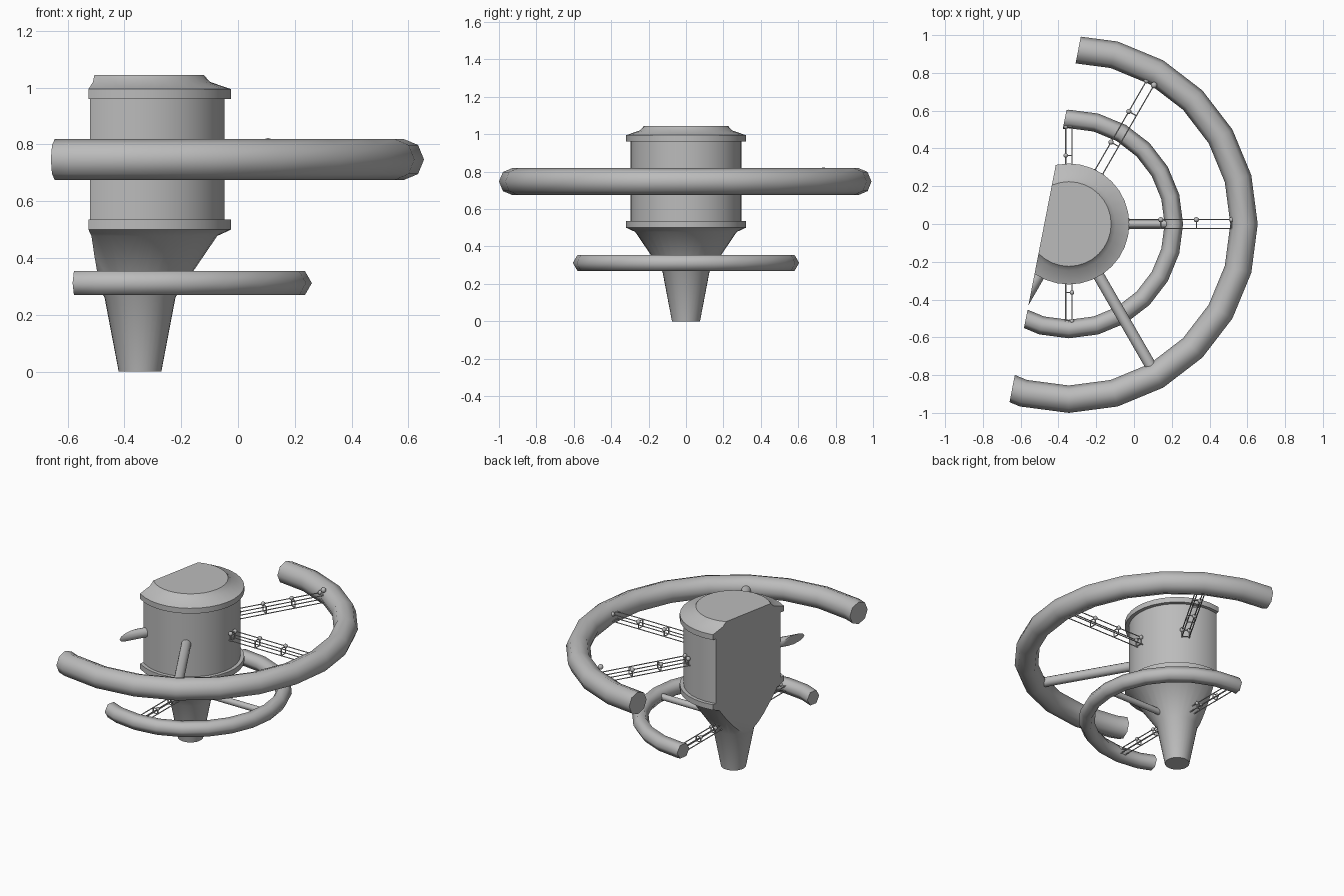
import bpy, bmesh, math
from mathutils import Vector, Matrix

if "Cube" in bpy.data.objects:
    bpy.data.objects.remove(bpy.data.objects["Cube"])

AX = -0.345                                   # x of the station axis
CUT_CO = Vector((-0.475, 0, 0))               # vertical plane that slices the model
CUT_NO = Vector((-1, 0.195, 0)).normalized()

mat = bpy.data.materials.new("hull_grey")
mat.diffuse_color = (0.5, 0.5, 0.5, 1)
mat.use_nodes = True
mat.node_tree.nodes["Principled BSDF"].inputs["Base Color"].default_value = mat.diffuse_color


def finish(bm, name, angle=40):
    """Slice by the plane, cap the holes, mark sharp edges, make object."""
    bmesh.ops.remove_doubles(bm, verts=bm.verts[:], dist=1e-5)
    res = bmesh.ops.bisect_plane(bm, geom=bm.verts[:] + bm.edges[:] + bm.faces[:],
                                 plane_co=CUT_CO, plane_no=CUT_NO, clear_outer=True, dist=1e-5)
    edges = [e for e in bm.edges if e.is_boundary]
    if edges:
        bmesh.ops.holes_fill(bm, edges=edges, sides=0)
    if not bm.faces:
        bm.free()
        return
    bmesh.ops.recalc_face_normals(bm, faces=bm.faces[:])
    for f in bm.faces:
        f.smooth = True
    for e in bm.edges:
        e.smooth = e.calc_face_angle(0) < math.radians(angle)
    me = bpy.data.meshes.new(name)
    bm.to_mesh(me)
    bm.free()
    me.materials.append(mat)
    bpy.context.collection.objects.link(bpy.data.objects.new(name, me))


def lathe(bm, profile, segs, closed=False):
    """Revolve (r, z) points round the station axis."""
    rings = []
    for r, z in profile:
        rings.append([bm.verts.new((AX + r * math.cos(a), r * math.sin(a), z))
                      for a in (2 * math.pi * i / segs for i in range(segs))])
    n = len(rings)
    for k in range(n if closed else n - 1):
        a, b = rings[k], rings[(k + 1) % n]
        for i in range(segs):
            j = (i + 1) % segs
            bm.faces.new((a[i], a[j], b[j], b[i]))
    if not closed:
        bm.faces.new(rings[0][::-1])
        bm.faces.new(rings[-1])


def rod(bm, p, q, radius, sides):
    d = q - p
    m = Matrix.Translation((p + q) / 2) @ d.to_track_quat('Z', 'Y').to_matrix().to_4x4()
    bmesh.ops.create_cone(bm, cap_ends=True, segments=sides, radius1=radius,
                          radius2=radius, depth=d.length, matrix=m)


def polar(deg, r, side, z):
    """Point at distance r along a spoke, offset sideways to its left."""
    a = math.radians(deg)
    return Vector((AX + r * math.cos(a) - side * math.sin(a),
                   r * math.sin(a) + side * math.cos(a), z))


def ring(name, major, rx, z, sides):
    bm = bmesh.new()
    lathe(bm, [(major + rx * math.cos(2 * math.pi * i / sides),
                z + rx * math.sin(2 * math.pi * i / sides)) for i in range(sides)], 24, True)
    finish(bm, name, 62)


def tube(name, deg, r0, r1, z, radius):
    bm = bmesh.new()
    rod(bm, polar(deg, r0, 0, z), polar(deg, r1, 0, z), radius, 12)
    finish(bm, name)


def truss(name, deg, z, h, r0, r1, stations, thick, ball):
    """Open box girder: four rails, square frames and corner joints."""
    corners = [(h, h), (-h, h), (-h, -h), (h, -h)]
    bm = bmesh.new()
    for s, t in corners:
        rod(bm, polar(deg, r0, s, z + t), polar(deg, r1, s, z + t), thick, 6)
    for r in stations:
        pts = [polar(deg, r, s, z + t) for s, t in corners]
        for i in range(4):
            rod(bm, pts[i], pts[(i + 1) % 4], thick, 6)
    finish(bm, name + "_rails")
    joints = [(r, h, h) for r in stations] + [(stations[0], -h, h)]
    bm = bmesh.new()
    for r, s, t in joints:
        bmesh.ops.create_uvsphere(bm, u_segments=10, v_segments=6, radius=ball,
                                  matrix=Matrix.Translation(polar(deg, r, s, z + t)))
    finish(bm, name + "_joints", 70)


# Central hub: funnel, drum with two bands, stepped cap
bm = bmesh.new()
lathe(bm, [(0.075, 0), (0.125, 0.262), (0.272, 0.478), (0.32, 0.50), (0.32, 0.535),
           (0.297, 0.535), (0.297, 0.96), (0.32, 0.96), (0.32, 0.995),
           (0.247, 1.02), (0.224, 1.045)], 32)
finish(bm, "hub_body", 38)

# Habitat rings
ring("large_ring", 0.9275, 0.0725, 0.747, 8)
ring("small_ring", 0.556, 0.049, 0.312, 6)

# Large ring spokes: trusses on one half, solid tubes on the other
for deg in (0, 60):
    truss("large_truss_%d" % deg, deg, 0.747, 0.023, 0.27, 0.88,
          (0.308, 0.487, 0.675, 0.862), 0.0035, 0.014)
for deg in (-60, -120):
    tube("large_tube_%d" % -deg, deg, 0.25, 0.9, 0.747, 0.03)

# Joint resting on the large ring
bm = bmesh.new()
bmesh.ops.create_uvsphere(bm, u_segments=10, v_segments=6, radius=0.017,
                          matrix=Matrix.Translation(polar(60, 0.862, -0.023, 0.806)))
finish(bm, "ring_joint", 70)

# Small ring spokes
for deg in (90, -90):
    truss("small_truss_%s" % ("back" if deg > 0 else "front"), deg, 0.312, 0.0165,
          0.12, 0.53, (0.21, 0.363, 0.515), 0.0035, 0.012)
tube("small_tube", 0, 0.1, 0.54, 0.312, 0.02)
